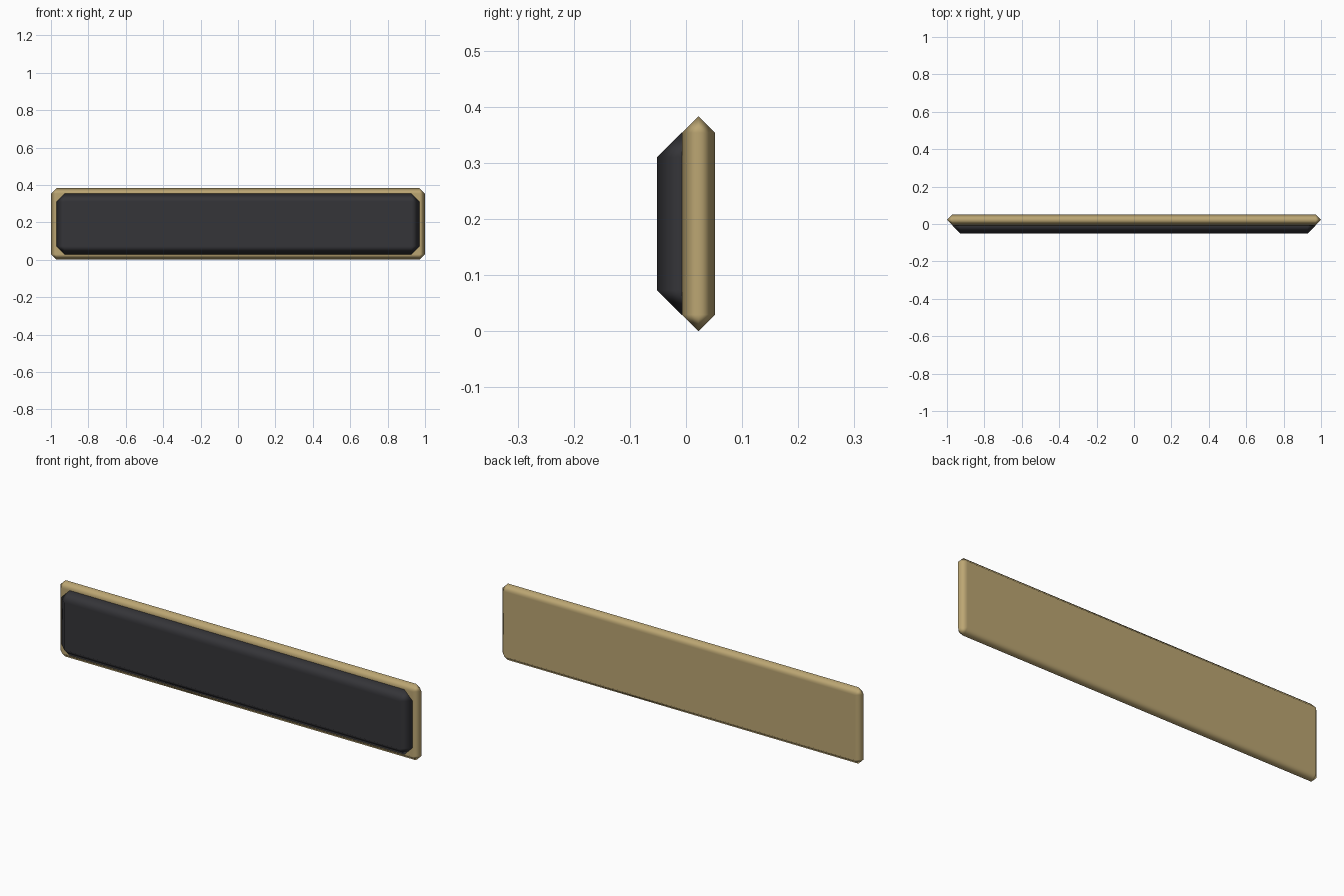
import bpy, bmesh
from mathutils import Matrix, Vector

if "Cube" in bpy.data.objects:
    bpy.data.objects.remove(bpy.data.objects["Cube"])


def material(name, color):
    m = bpy.data.materials.new(name)
    m.diffuse_color = color
    m.use_nodes = True
    m.node_tree.nodes["Principled BSDF"].inputs["Base Color"].default_value = m.diffuse_color
    return m


def chamfered_plate(name, size, center, mat):
    """Box whose edges are chamfered by half its thickness, smooth shaded."""
    bm = bmesh.new()
    bmesh.ops.create_cube(bm, size=1)
    bmesh.ops.transform(bm, verts=bm.verts,
                        matrix=Matrix.Diagonal(Vector((*size, 1))))
    bmesh.ops.bevel(bm, geom=bm.edges[:], offset=size[1] / 2, segments=1,
                    affect='EDGES', profile=0.5, clamp_overlap=True)
    bmesh.ops.remove_doubles(bm, verts=bm.verts, dist=0.0005)
    bmesh.ops.dissolve_degenerate(bm, edges=bm.edges, dist=0.0005)
    bmesh.ops.recalc_face_normals(bm, faces=bm.faces)
    for f in bm.faces:
        f.smooth = True
    me = bpy.data.meshes.new(name)
    bm.to_mesh(me)
    bm.free()
    me.materials.append(mat)
    ob = bpy.data.objects.new(name, me)
    ob.location = center
    bpy.context.collection.objects.link(ob)
    # Large faces stay flat while the chamfers shade softly
    wn = ob.modifiers.new("weighted_normals", 'WEIGHTED_NORMAL')
    wn.weight = 100
    return ob


gold = material("brass", (0.5, 0.38, 0.17, 1))
dark = material("charcoal", (0.035, 0.035, 0.04, 1))

# Brass backing plate
chamfered_plate("backing_plate", (2.0, 0.059, 0.383), (0, 0.0222, 0.1915), gold)
# Dark raised panel, half sunk into the backing
chamfered_plate("front_panel", (1.942, 0.088, 0.325), (0, -0.0077, 0.1915), dark)
